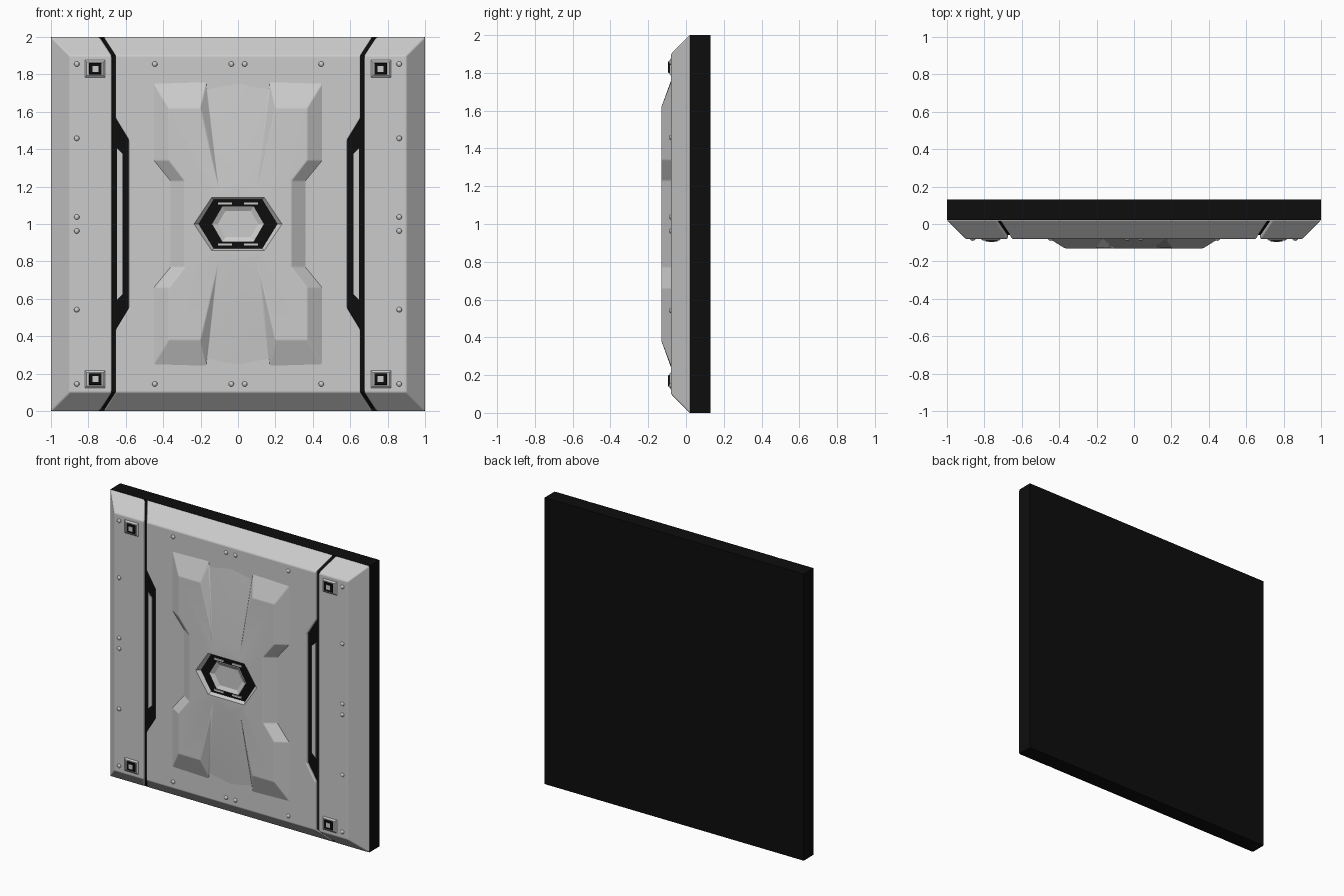
import bpy, bmesh
from mathutils import Matrix

if "Cube" in bpy.data.objects:
    bpy.data.objects.remove(bpy.data.objects["Cube"])

BLACK = bpy.data.materials.new("black")
BLACK.diffuse_color = (0.004, 0.004, 0.004, 1)
BLACK.use_nodes = True
BLACK.node_tree.nodes["Principled BSDF"].inputs["Base Color"].default_value = BLACK.diffuse_color
F, B, T = -0.08, 0.02, -0.13      # plate front, plate back, raised panel top


def finish(name, bm, mat=None, bevel=0, smooth=False):
    """One quadrant, modelled about z = 1, mirrored in x and z."""
    me = bpy.data.meshes.new(name)
    bm.to_mesh(me)
    bm.free()
    ob = bpy.data.objects.new(name, me)
    bpy.context.collection.objects.link(ob)
    ob.location.z = 1
    if mat:
        me.materials.append(mat)
    m = ob.modifiers.new("mirror", 'MIRROR')
    m.use_axis = (True, False, True)
    if bevel:
        b = ob.modifiers.new("bevel", 'BEVEL')
        b.width, b.segments = bevel, 2
        b.limit_method, b.angle_limit = 'ANGLE', 0.22
        b.harden_normals = True
    for p in me.polygons:
        p.use_smooth = bool(bevel) or smooth
    return ob


def sheet(name, faces, mat=None, bevel=0):
    bm = bmesh.new()
    for f in faces:
        bm.faces.new([bm.verts.new(v) for v in f])
    bmesh.ops.remove_doubles(bm, verts=bm.verts, dist=1e-4)
    bmesh.ops.recalc_face_normals(bm, faces=bm.faces)
    if sum(f.normal.y * f.calc_area() for f in bm.faces) > 0:
        bmesh.ops.reverse_faces(bm, faces=bm.faces)
    return finish(name, bm, mat, bevel)


def lift(pts, y):
    return [(x, y, z) for x, z in pts]


def bands(a, b):
    """Quads joining two open polylines."""
    return [[a[i], a[i + 1], b[i + 1], b[i]] for i in range(len(a) - 1)]


def frustum(name, x, z, w, h, y0, y1, inset=0.0, mat=None):
    def ring(d, y):
        return [(x + sx * (w - d), y, z + sz * (h - d))
                for sx, sz in ((-1, -1), (1, -1), (1, 1), (-1, 1), (-1, -1))]
    top = ring(inset, y1)
    return sheet(name, bands(ring(0, y0), top) + [top[:4]], mat)


# Black backing slab
bpy.ops.mesh.primitive_cube_add(size=1, location=(0, 0.076, 1))
slab = bpy.context.object
slab.name = "backing_slab"
slab.scale = (2, 0.108, 2)
slab.data.materials.append(BLACK)

# Centre plate with sloped top and handle notch
edge = [(.585, 0), (.585, .45), (.655, .565), (.655, .9)]
tip = (.72, B, 1)
faces = [[(0, F, 0)] + lift(edge, F) + [(0, F, .9)],
         [(0, F, .9), (.655, F, .9), tip, (0, B, 1)],
         [(.655, F, .9), (.655, B, .9), tip]]
sheet("centre_plate", faces + bands(lift(edge, F), lift(edge, B)), bevel=.008)

# Side plates with mitred slopes
sheet("side_plates", [
    lift([(.675, 0), (.9, 0), (.9, .9), (.675, .9)], F),
    [(.9, F, 0), (1, B, 0), (1, B, 1), (.9, F, .9)],
    [(.675, F, .9), (.9, F, .9), (1, B, 1), (.74, B, 1)],
    [(.675, F, 0), (.675, F, .9), (.675, B, .9), (.675, B, 0)],
    [(.675, F, .9), (.74, B, 1), (.675, B, .9)]], bevel=.008)

# Black groove lining and grey handle bars
sheet("groove_lining", [
    lift([(.57, 0), (.69, 0), (.69, .9), (.57, .9)], -.06),
    [(.57, -.06, .9), (.69, -.06, .9), (.755, B, .985), (.69, B, .985)]], BLACK)
bar = [(.617, 0), (.617, .375), (.648, .405), (.648, 0)]
sheet("handle_bars", [lift(bar, -.068)]
      + bands(lift(bar, -.068), lift(bar, -.058)))

# Raised cross panel with sloped flanks, ramps and a hexagonal opening
top = [(.285, 0), (.285, .23), (.37, .34), (.37, .62), (.2, .62)]
base = [(.36, 0), (.36, .23), (.45, .34), (.45, .75), (.17, .75)]
rim = [(.235, 0), (.14, .143), (0, .143)]
well = [(.21, 0), (.13, .13), (0, .13)]
sheet("raised_panel",
      [lift(top + [(.11, .23), (0, .23)] + rim[::-1], T),
       [(.2, T, .62), (.17, F, .75), (.11, T, .23)],
       [(0, T, .23), (.11, T, .23), (.17, F, .75), (0, F, .75)]]
      + bands(lift(top, T), lift(base, F)), bevel=.006)

# Hexagonal hub: sloped rim, black ring, dished plug, slots
plug = [(.14, 0), (.085, .095), (0, .095)]
dish = [(.108, 0), (.067, .07), (0, .07)]
sheet("hub_rim", bands(lift(rim, T), lift(well, -.108)))
sheet("hub_ring", bands(lift(well, -.108), lift(plug, -.108)), BLACK)
sheet("hub_plug", bands(lift(plug, -.108), lift(plug, -.118))
      + bands(lift(plug, -.118), lift(dish, -.104))
      + [lift(dish + [(0, 0)], -.104)])
frustum("hub_slots", .07, .109, .037, .006, -.106, -.114)

# Corner latches
frustum("latch_pads", .765, .83, .054, .046, F, -.088, .01)
frustum("latch_sockets", .762, .83, .034, .031, -.086, -.094, .002, BLACK)
frustum("latch_studs", .762, .83, .016, .016, -.093, -.096)

# Rivets
bm = bmesh.new()
for x, z in ((.862, .855), (.862, .458), (.862, .037), (.445, .855), (.036, .855)):
    bmesh.ops.create_uvsphere(
        bm, u_segments=16, v_segments=10, radius=.014,
        matrix=Matrix.Translation((x, F, z)) @ Matrix.Diagonal((1, .7, 1, 1)))
finish("rivets", bm, smooth=True)
